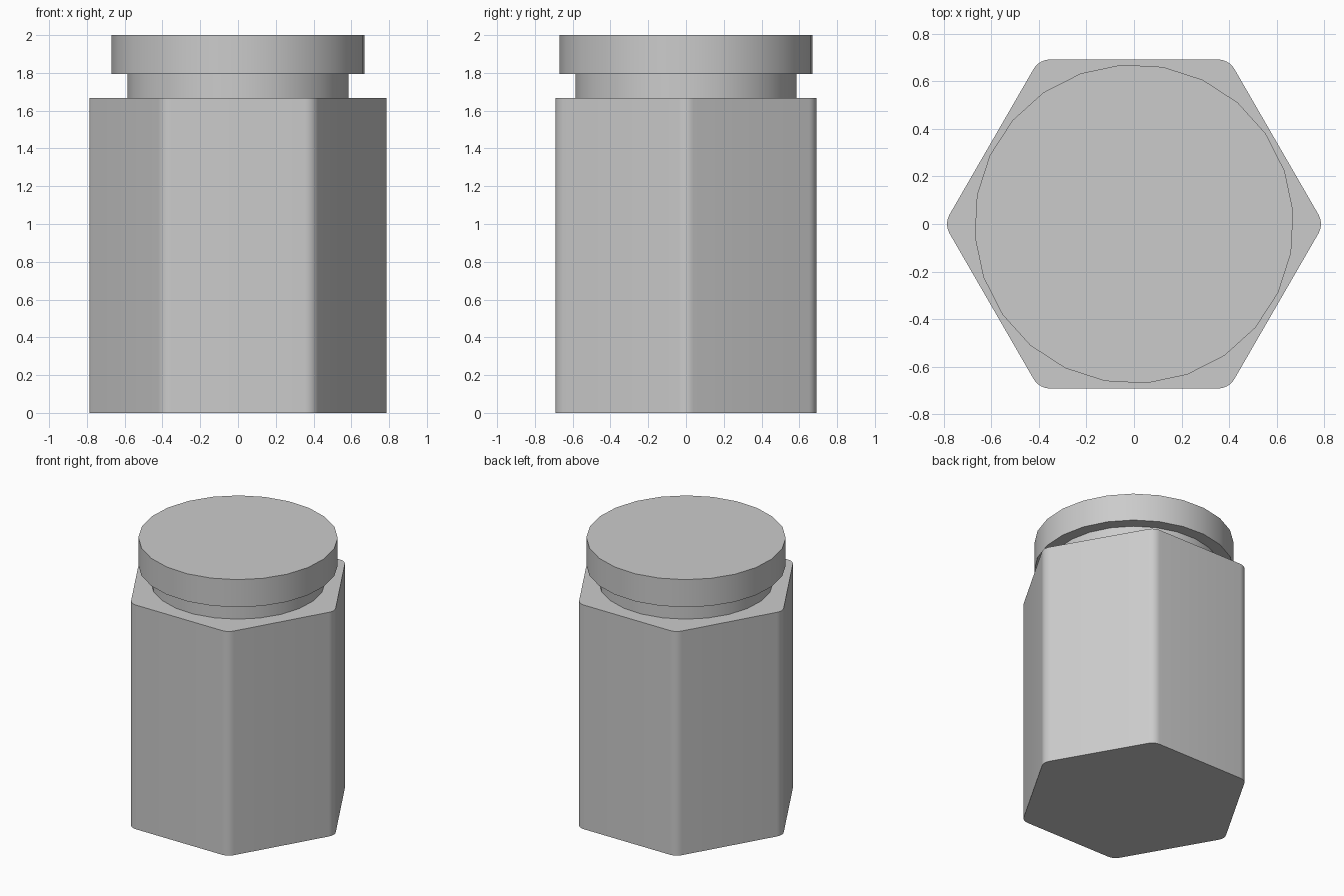
import bpy
import bmesh
import math

cube = bpy.data.objects.get("Cube")
if cube:
    bpy.data.objects.remove(cube, do_unlink=True)

# Single plain grey finish
GREY = (0.6, 0.6, 0.6, 1.0)
grey = bpy.data.materials.new("plain grey")
grey.use_nodes = True
grey.diffuse_color = GREY
grey.node_tree.nodes["Principled BSDF"].inputs["Base Color"].default_value = GREY


def prism(name, outline, bottom, top):
    """Closed upright prism over a counter-clockwise outline."""
    bm = bmesh.new()
    base = bm.faces.new([bm.verts.new((x, y, bottom)) for x, y in outline])
    side = bmesh.ops.extrude_face_region(bm, geom=[base], use_keep_orig=True)
    verts = [g for g in side["geom"] if isinstance(g, bmesh.types.BMVert)]
    bmesh.ops.translate(bm, verts=verts, vec=(0, 0, top - bottom))
    bmesh.ops.recalc_face_normals(bm, faces=bm.faces)
    mesh = bpy.data.meshes.new(name)
    bm.to_mesh(mesh)
    bm.free()
    mesh.materials.append(grey)
    obj = bpy.data.objects.new(name, mesh)
    bpy.context.collection.objects.link(obj)
    bpy.ops.object.select_all(action="DESELECT")
    obj.select_set(True)
    bpy.context.view_layer.objects.active = obj
    bpy.ops.object.shade_smooth_by_angle(angle=math.radians(30))
    return obj


def ring(radius, sides=24, turn=4.5):
    return [(radius * math.cos(math.radians(turn) + math.tau * i / sides),
             radius * math.sin(math.radians(turn) + math.tau * i / sides))
            for i in range(sides)]


def rounded_hexagon(apothem, fillet, steps=6):
    """Hexagon with points on +x and -x and rounded corners."""
    centre = (apothem - fillet) / math.cos(math.pi / 6)
    points = []
    for corner in range(6):
        a = corner * math.pi / 3
        for s in range(steps + 1):
            b = a - math.pi / 6 + math.pi / 3 * s / steps
            points.append((centre * math.cos(a) + fillet * math.cos(b),
                           centre * math.sin(a) + fillet * math.sin(b)))
    return points


# Hexagonal body, recessed neck and round cap
prism("hex_body", rounded_hexagon(0.692, 0.08), 0.0, 1.667)
prism("neck", ring(0.588), 1.667, 1.795)
prism("cap", ring(0.672), 1.795, 2.0)
